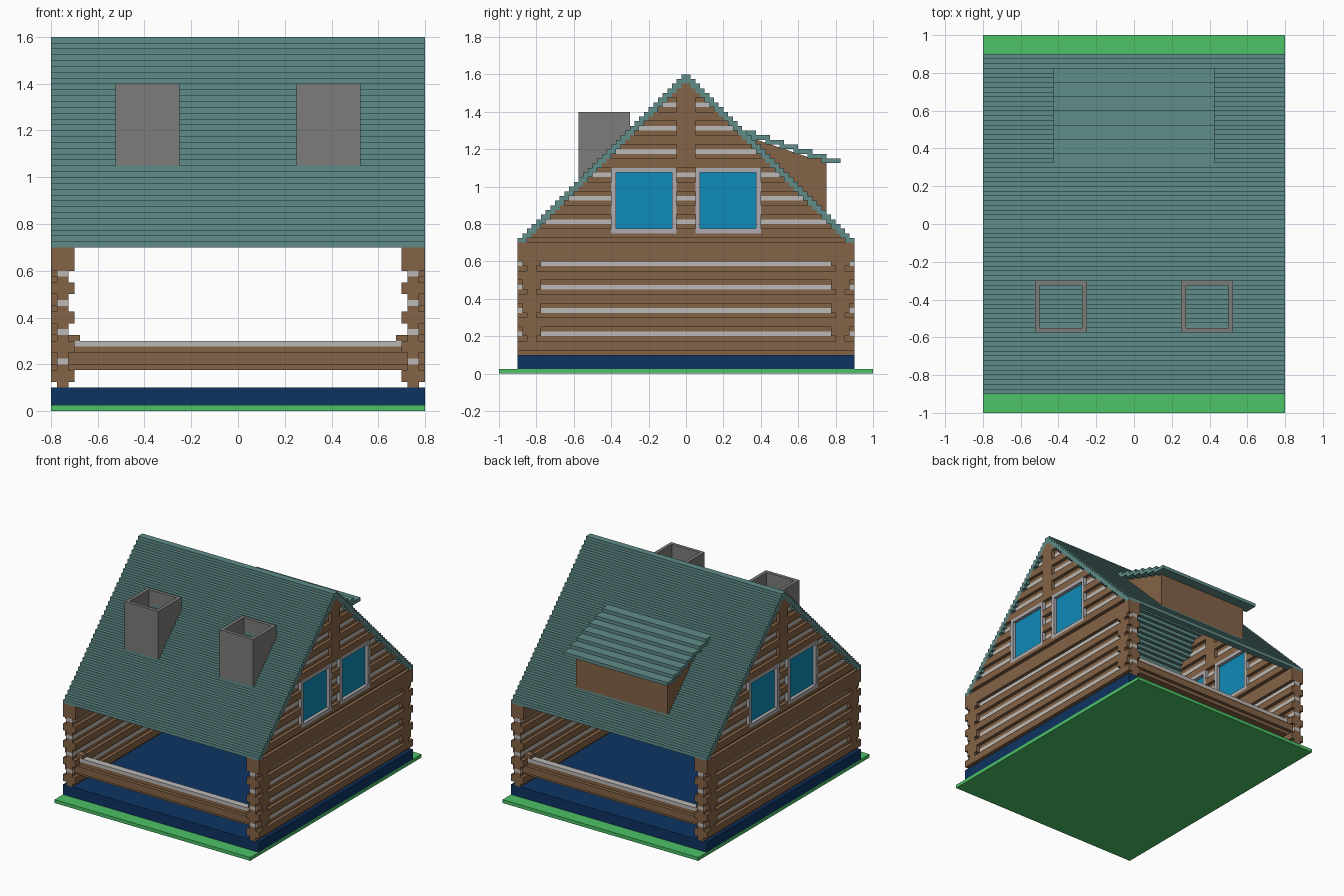
import bpy
import bmesh

old = bpy.data.objects.get("Cube")
if old:
    bpy.data.objects.remove(old, do_unlink=True)


def material(name, r, g, b):
    """Flat material from 8-bit display values, stored as linear."""
    lin = [((c / 255 + 0.055) / 1.055) ** 2.4 if c > 10 else c / 255 / 12.92 for c in (r, g, b)]
    m = bpy.data.materials.new(name)
    m.use_nodes = True
    m.diffuse_color = (*lin, 1)
    m.node_tree.nodes["Principled BSDF"].inputs["Base Color"].default_value = (*lin, 1)
    return m


GRASS = material("grass green", 76, 194, 102)
NAVY = material("foundation navy", 13, 52, 97)
WOOD = material("log brown", 132, 99, 70)
CHINK = material("chinking grey", 188, 186, 183)
FRAME = material("window frame grey", 174, 172, 176)
GLASS = material("glass blue", 14, 139, 184)
TEAL = material("shingle teal", 95, 140, 137)
STONE = material("chimney grey", 124, 124, 123)


def prism(bm, profile, x0, x1):
    """Extrude a (y, z) profile from x0 to x1."""
    a = [bm.verts.new((x0, y, z)) for y, z in profile]
    b = [bm.verts.new((x1, y, z)) for y, z in profile]
    bm.faces.new(a)
    bm.faces.new(b[::-1])
    for i in range(len(a)):
        j = (i + 1) % len(a)
        bm.faces.new((a[i], b[i], b[j], a[j]))


def box(bm, x0, x1, y0, y1, z0, z1):
    prism(bm, [(y0, z0), (y1, z0), (y1, z1), (y0, z1)], x0, x1)


def finish(name, bm, mat, mirror_x=False, mirror_y=False):
    bmesh.ops.recalc_face_normals(bm, faces=bm.faces)
    me = bpy.data.meshes.new(name)
    bm.to_mesh(me)
    bm.free()
    me.materials.append(mat)
    ob = bpy.data.objects.new(name, me)
    bpy.context.collection.objects.link(ob)
    if mirror_x or mirror_y:
        mod = ob.modifiers.new("Mirror", "MIRROR")
        mod.use_axis = (mirror_x, mirror_y, False)
        mod.use_mirror_merge = False
    return ob


def build(name, mat, boxes, mirror_x=False, mirror_y=False):
    bm = bmesh.new()
    for b in boxes:
        box(bm, *b)
    return finish(name, bm, mat, mirror_x, mirror_y)


U = 0.025                      # height of one step
IN, OUT = 0.70, 0.80           # side wall thickness
CORE_IN, CORE_OUT = 0.725, 0.775

# Ground and foundation
build("ground", GRASS, [(-0.8, 0.8, -1, 1, 0, U)])
build("foundation", NAVY, [(-0.8, 0.8, -0.9, 0.9, U, 0.1)])

# Side walls: stepped logs with recessed chinking between them
logs, chinks = [], []
for i in range(4):
    z = 0.1 + i * 5 * U
    logs.append((CORE_IN, CORE_OUT, -0.9, 0.9, z, z + 4 * U))
    logs.append((IN, OUT, -0.9, 0.9, z + U, z + 3 * U))
    chinks.append((CORE_IN, CORE_OUT, -0.9, 0.9, z + 4 * U, z + 5 * U))
logs.append((IN, OUT, -0.9, 0.9, 0.6, 0.7))
build("side_wall_logs", WOOD, logs, mirror_x=True)
build("side_wall_chinking", CHINK, chinks, mirror_x=True)

# Corner log ends crossing the side walls
stubs = []
for i in range(1, 4):
    z = 0.175 + i * 5 * U
    stubs.append((0.73, OUT, 0.8, 0.85, z, z + 4 * U))
    stubs.append((0.73, OUT, 0.775, 0.875, z + U, z + 3 * U))
stubs.append((0.675, 0.73, 0.8, 0.85, 0.3, 0.325))
build("corner_log_ends", WOOD, stubs, mirror_x=True, mirror_y=True)

# Front and back rails
build("rail_logs", WOOD, [(-0.8, 0.8, 0.8, 0.85, 0.175, 0.275),
                          (-0.8, 0.8, 0.775, 0.875, 0.2, 0.25)], mirror_y=True)
build("rail_chinking", CHINK, [(-0.7, 0.7, 0.8, 0.85, 0.275, 0.3)], mirror_y=True)

# Gable walls: rows that shorten under the roof and leave window openings
logs, chinks = [], []
for k in range(34):
    z = 0.7 + k * U
    half = 0.85 - k * U
    wide = k % 5 in (1, 2) or k >= 32
    x0, x1 = (IN, OUT) if wide else (CORE_IN, CORE_OUT)
    spans = [(-half, half)]
    if 2 <= k < 16:
        spans = [(-half, -0.4), (-0.05, 0.05), (0.4, half)]
    target = chinks if k % 5 == 4 else logs
    target.extend((x0, x1, a, b, z, z + U) for a, b in spans)
logs.append((IN, OUT, -0.05, 0.05, 1.1, 1.525))
build("gable_logs", WOOD, logs, mirror_x=True)
build("gable_chinking", CHINK, chinks, mirror_x=True)

# Gable windows
build("window_frames", FRAME, [(IN, OUT, 0.05, 0.4, 0.75, 0.775),
                               (IN, OUT, 0.05, 0.4, 1.075, 1.1),
                               (IN, OUT, 0.05, 0.075, 0.775, 1.075),
                               (IN, OUT, 0.375, 0.4, 0.775, 1.075)],
      mirror_x=True, mirror_y=True)
build("window_glass", GLASS, [(CORE_IN, CORE_OUT, 0.075, 0.375, 0.775, 1.075)],
      mirror_x=True, mirror_y=True)

# Main roof: overlapping planks stepping up to the ridge
planks = []
for i in range(36):
    y, z = 0.9 - i * U, 0.7 + i * U
    planks.append((-0.8, 0.8, max(y - 2 * U, 0), y, z, z + U))
build("main_roof", TEAL, planks, mirror_y=True)

# Dormer on the back slope
bm = bmesh.new()
prism(bm, [(0.75, 0.85), (0.75, 1.15), (0.675, 1.15), (0.35, 1.26), (0.34, 1.26)], -0.375, 0.375)
finish("dormer_walls", bm, WOOD)
planks = []
for i in range(7):
    y, z = 0.825 - i * 3 * U, 1.125 + i * U
    planks.append((-0.425, 0.425, max(y - 4 * U, 0.29), y, z, z + U))
build("dormer_roof", TEAL, planks)

# Hollow chimneys resting on the front slope
bm = bmesh.new()
for x in (0.25, 0.5):
    prism(bm, [(-0.575, 1.01), (-0.575, 1.4), (-0.3, 1.4), (-0.3, 1.285)], x, x + U)
box(bm, 0.275, 0.5, -0.575, -0.55, 1.01, 1.4)
box(bm, 0.275, 0.5, -0.325, -0.3, 1.27, 1.4)
finish("chimneys", bm, STONE, mirror_x=True)
